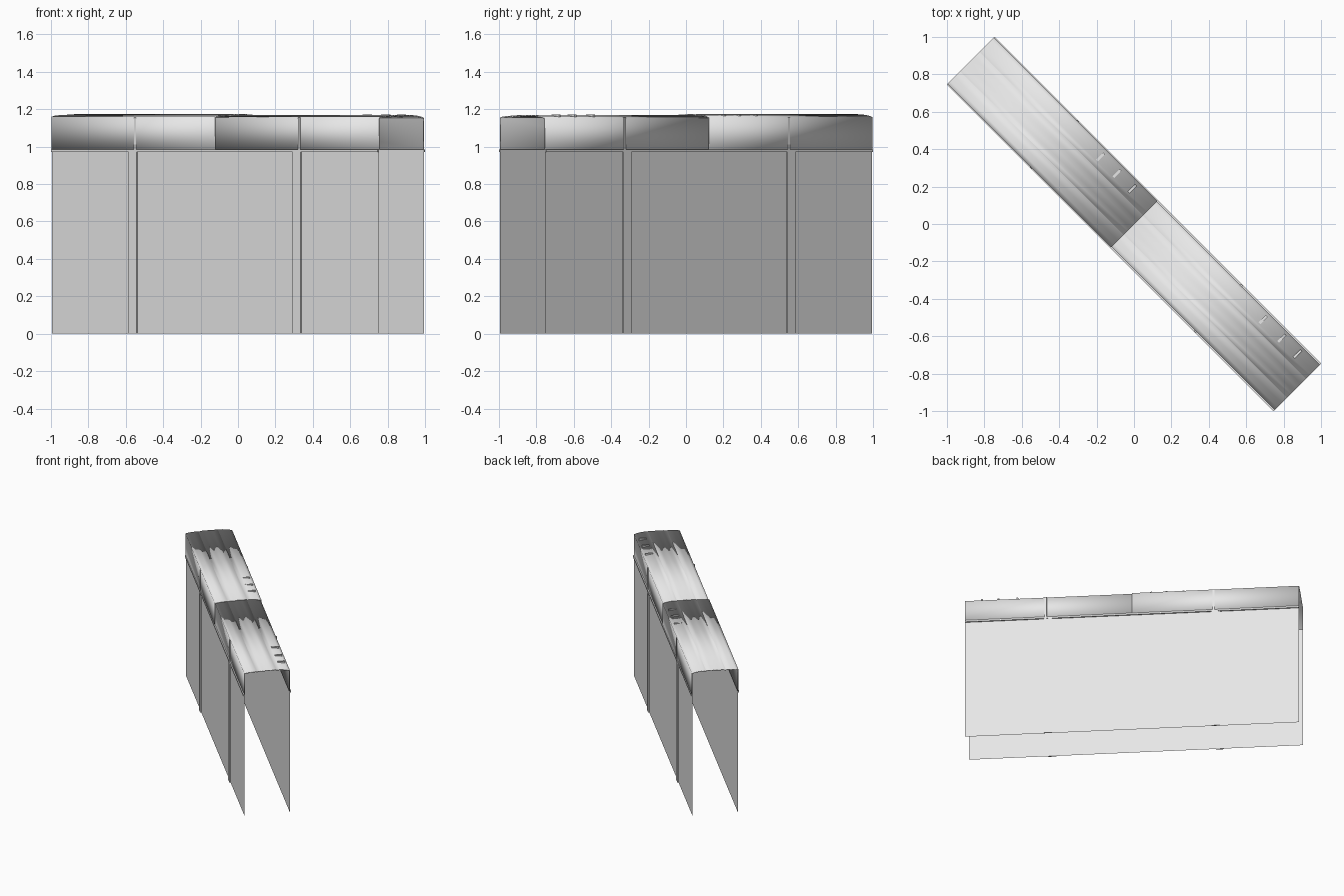
import bpy
import bmesh
import math

if "Cube" in bpy.data.objects:
    bpy.data.objects.remove(bpy.data.objects["Cube"])

HALF_LEN, HALF_WID = 1.235, 0.17
LEDGE_Z = 0.985
TURN = -math.pi / 4  # the wall runs diagonally

grey = bpy.data.materials.new("pale_grey")
grey.use_nodes = True
grey.diffuse_color = (0.8, 0.8, 0.8, 1)
grey.node_tree.nodes["Principled BSDF"].inputs["Base Color"].default_value = (0.8, 0.8, 0.8, 1)


def finish(name, bm):
    mesh = bpy.data.meshes.new(name)
    bm.to_mesh(mesh)
    bm.free()
    mesh.materials.append(grey)
    obj = bpy.data.objects.new(name, mesh)
    obj.rotation_euler.z = TURN
    bpy.context.collection.objects.link(obj)
    return obj


def box(name, x0, x1, y0, y1, z0, z1):
    bm = bmesh.new()
    bmesh.ops.create_cube(bm, size=1)
    for v in bm.verts:
        v.co.x = x0 if v.co.x < 0 else x1
        v.co.y = min(y0, y1) if v.co.y < 0 else max(y0, y1)
        v.co.z = z0 if v.co.z < 0 else z1
    return finish(name, bm)


def sheet(name, profile, x0, x1):
    """Sweep an open (y, z) profile along the wall."""
    bm = bmesh.new()
    rows = [[bm.verts.new((x, y, z)) for y, z in profile] for x in (x0, x1)]
    for i in range(len(profile) - 1):
        bm.faces.new((rows[0][i], rows[1][i], rows[1][i + 1], rows[0][i + 1]))
    return finish(name, bm)


# Both long sides: thin wall, ledge, posts and upper seams
for side, label in ((-1, "front"), (1, "back")):
    y = side * HALF_WID
    low, high = (0, LEDGE_Z) if side < 0 else (LEDGE_Z, 0)
    sheet(label + "_wall", [(y, low), (y, high)], -HALF_LEN, HALF_LEN)
    box(label + "_ledge", -HALF_LEN, HALF_LEN, y, y + side * 0.01, 0.972, LEDGE_Z)
    for x in (-0.62, 0.62):
        box(label + "_post", x - 0.03, x + 0.03, y, y + side * 0.009, 0, 0.972)
        box(label + "_seam", x + 0.01, x + 0.025, y, y + side * 0.008, LEDGE_Z, 1.155)

# Worn roof: position across the width, height
ROOF = [(0, 1.153), (0.06, 1.158), (0.15, 1.161), (0.27, 1.163), (0.275, 1.160),
        (0.36, 1.165), (0.42, 1.163), (0.5, 1.167), (0.58, 1.164), (0.69, 1.167),
        (0.695, 1.163), (0.78, 1.165), (0.86, 1.162), (0.94, 1.157), (1, 1.150)]


def roof(name, x0, x1, proud, lift):
    w = HALF_WID + proud
    path = [((2 * t - 1) * w, z + lift) for t, z in ROOF]
    obj = sheet(name, [(-w, LEDGE_Z)] + path + [(w, LEDGE_Z)], x0, x1)
    thick = obj.modifiers.new("thickness", "SOLIDIFY")
    thick.thickness = 0.007
    thick.offset = -1
    bpy.ops.object.select_all(action="DESELECT")
    obj.select_set(True)
    bpy.context.view_layer.objects.active = obj
    bpy.ops.object.shade_smooth_by_angle(angle=math.radians(20))


# The two roof lengths meet at a small step
roof("roof_high_half", -HALF_LEN, 0, 0.005, 0.007)
roof("roof_low_half", 0, HALF_LEN, 0.001, 0.003)

# Short chips near the back edge of the roof
for x in (-0.38, -0.255, -0.14, 0.85, 0.99, 1.11):
    box("roof_chip", x - 0.007, x + 0.007, 0.1, 0.155, 1.155, 1.173)
